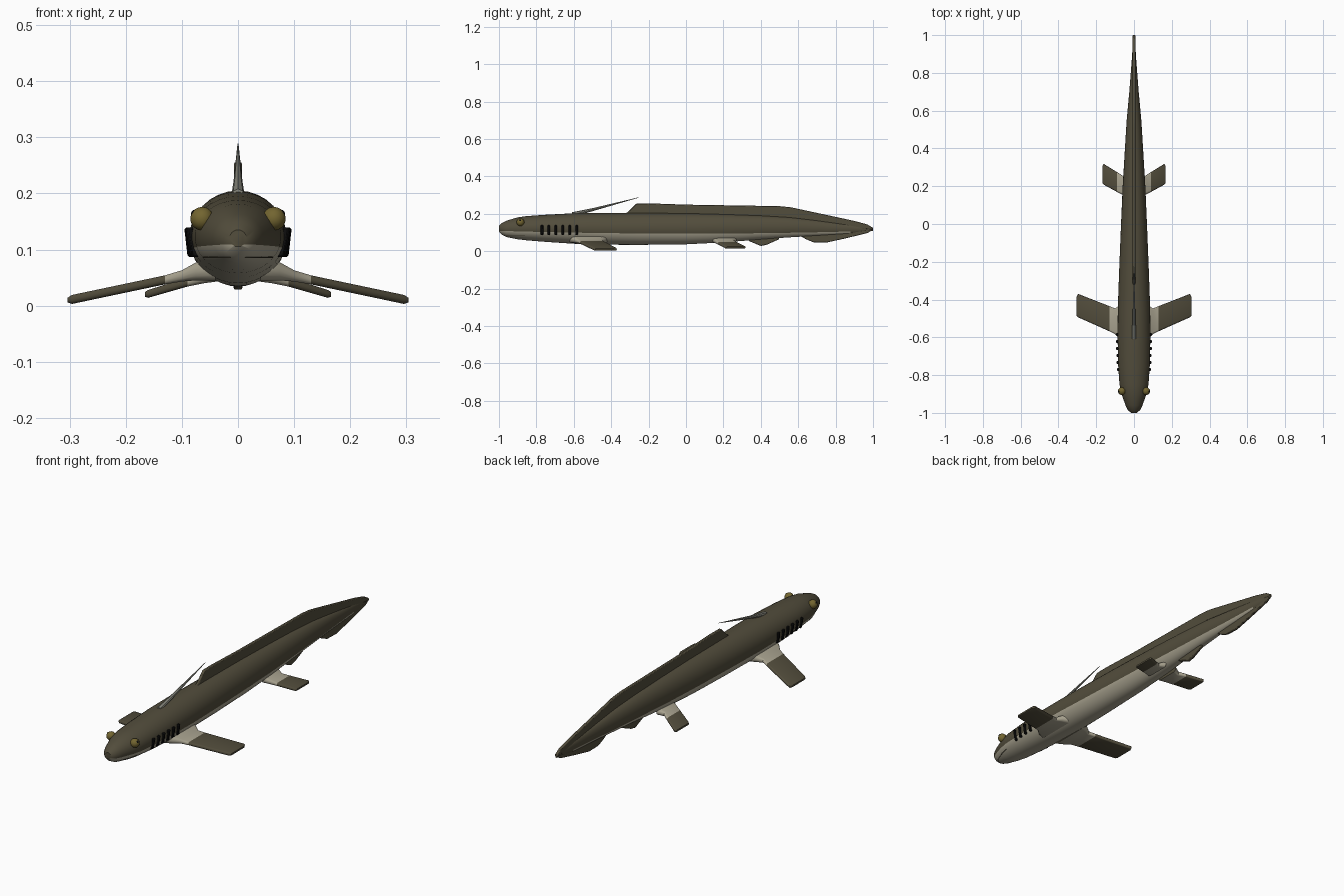
import bpy, bmesh, math
from mathutils import Vector

if "Cube" in bpy.data.objects:
    bpy.data.objects.remove(bpy.data.objects["Cube"], do_unlink=True)


def make_material(name, rgb):
    m = bpy.data.materials.new(name)
    m.use_nodes = True
    m.diffuse_color = (*rgb, 1)
    m.node_tree.nodes["Principled BSDF"].inputs["Base Color"].default_value = (*rgb, 1)
    return m


DARK = make_material("dark olive skin", (0.085, 0.074, 0.045))
PALE = make_material("pale belly", (0.40, 0.37, 0.28))
BLACK = make_material("black", (0.004, 0.004, 0.004))
GOLD = make_material("gold eye", (0.17, 0.13, 0.03))
GREY = make_material("spine grey", (0.25, 0.25, 0.21))


def finish(name, bm, mats, angle=40):
    bmesh.ops.recalc_face_normals(bm, faces=bm.faces)
    mesh = bpy.data.meshes.new(name)
    bm.to_mesh(mesh)
    bm.free()
    for m in mats:
        mesh.materials.append(m)
    ob = bpy.data.objects.new(name, mesh)
    bpy.context.collection.objects.link(ob)
    bpy.ops.object.select_all(action='DESELECT')
    ob.select_set(True)
    bpy.context.view_layer.objects.active = ob
    bpy.ops.object.shade_smooth_by_angle(angle=math.radians(angle))
    return ob


def loft(name, rings, mats, rule=None):
    """Skin closed rings; rule(ring index, side index) picks the material."""
    bm = bmesh.new()
    loops = [[bm.verts.new(p) for p in r] for r in rings]
    n = len(loops[0])
    for i, (a, b) in enumerate(zip(loops, loops[1:])):
        for j in range(n):
            k = (j + 1) % n
            f = bm.faces.new((a[j], a[k], b[k], b[j]))
            f.material_index = rule(i, j) if rule else 0
    bm.faces.new(loops[0])
    bm.faces.new(loops[-1])
    return finish(name, bm, mats)


def plate(name, outline, half, mat):
    """Upright fin from a (y, z) outline."""
    bm = bmesh.new()
    f = bm.faces.new([bm.verts.new((-half, y, z)) for y, z in outline])
    out = bmesh.ops.extrude_face_region(bm, geom=[f])
    for v in out["geom"]:
        if isinstance(v, bmesh.types.BMVert):
            v.co.x = half
    ob = finish(name, bm, [mat])
    bev = ob.modifiers.new("soft edge", 'BEVEL')
    bev.width, bev.segments = half * 0.5, 2
    return ob


# Body stations: y, half width, bottom, top
BODY = [(-1, .015, .105, .135), (-.985, .033, .088, .15), (-.96, .045, .076, .163),
        (-.9, .066, .064, .181), (-.85, .077, .058, .188), (-.75, .084, .05, .195),
        (-.6, .087, .04, .203), (-.45, .086, .035, .205), (-.25, .079, .034, .205),
        (0, .069, .037, .203), (.2, .06, .047, .198), (.4, .048, .063, .191),
        (.55, .039, .074, .182), (.7, .025, .083, .165), (.88, .011, .093, .142),
        (1, .004, .109, .126)]


def station(y):
    for a, b in zip(BODY, BODY[1:]):
        if y <= b[0]:
            t = (y - a[0]) / (b[0] - a[0])
            return [p + (q - p) * t for p, q in zip(a, b)][1:]


def side_x(y, z):
    w, lo, hi = station(y)
    s = (2 * z - lo - hi) / (hi - lo)
    return w * math.sqrt(max(0, 1 - s * s))


UP, DOWN = 18, 14


def body_ring(y, w, lo, hi):
    mid, h = (lo + hi) / 2, (hi - lo) / 2
    edge = math.asin(max(-.8, min(.8, (.094 + .015 * y * y - mid) / h)))
    top = [edge + (math.pi - 2 * edge) * i / UP for i in range(UP)]
    under = [math.pi - edge + (math.pi + 2 * edge) * i / DOWN for i in range(DOWN)]
    return [(w * math.cos(t), y, mid + h * math.sin(t)) for t in top + under]


loft("body", [body_ring(*s) for s in BODY], [DARK, PALE],
     lambda i, j: 1 if j >= UP and i < len(BODY) - 2 else 0)

# Long back fin, tail fin and small rear fin
plate("back_fin", [(-.34, .195), (-.31, .21), (-.265, .255), (-.2, .256), (0, .249),
                   (.5, .241), (.56, .235), (.7, .205), (.9, .162), (.97, .143),
                   (1, .125), (1, .116), (.8, .13), (.5, .16), (0, .18)], .007, DARK)
plate("lower_tail_fin", [(.6, .088), (.64, .065), (.68, .048), (.75, .046), (.85, .068),
                         (.97, .097), (1, .115), (.85, .1)], .006, DARK)
plate("rear_fin", [(.31, .075), (.34, .053), (.4, .028), (.43, .034), (.5, .065), (.49, .085)],
      .008, DARK)


# Paired fins: sections of x, front edge, back edge, height, half thickness
def paired_fin(name, sections, pale_count):
    for side, s in (("left", 1), ("right", -1)):
        rings = []
        for x, front, back, z, th in sections:
            ring = []
            for end, sign in ((back - th, 1), (front + th, -1)):
                for i in range(7):
                    a = math.pi * (i / 6 - .5)
                    ring.append((s * x, end + sign * th * math.cos(a),
                                 z + sign * th * math.sin(a)))
            rings.append(ring)
        loft(side + "_" + name, rings, [DARK, PALE],
             lambda i, j: 1 if i < pale_count else 0)


paired_fin("front_fin", [(.04, -.63, -.41, .066, .022), (.075, -.61, -.43, .061, .016),
                         (.1, -.583, -.447, .053, .01), (.13, -.568, -.435, .046, .008),
                         (.296, -.494, -.37, .011, .008), (.304, -.485, -.385, .01, .004)], 3)
paired_fin("hind_fin", [(.03, .14, .27, .06, .016), (.06, .155, .255, .051, .011),
                        (.09, .17, .275, .042, .008),
                        (.16, .208, .318, .021, .007), (.166, .215, .31, .02, .004)], 2)


# Back spine
def spine_ring(y, z, r):
    return [(r * math.cos(a), y, z + r * math.sin(a))
            for a in (math.tau * i / 8 for i in range(8))]


loft("back_spine", [spine_ring(-.61, .196, .012), spine_ring(-.5, .222, .008),
                    spine_ring(-.25, .288, .001)], [GREY])


# Eyes and pupils
def ball(name, center, radius, mat):
    bm = bmesh.new()
    bmesh.ops.create_uvsphere(bm, u_segments=16, v_segments=10, radius=radius)
    bmesh.ops.translate(bm, verts=bm.verts, vec=center)
    return finish(name, bm, [mat], 60)


for side, s in (("left", 1), ("right", -1)):
    eye = Vector((s * .064, -.885, .155))
    ball(side + "_eye", eye, .021, GOLD)
    ball(side + "_pupil", eye + Vector((s * .8, -.1, .55)).normalized() * .015, .0075, BLACK)

    # Gill slits
    for i in range(6):
        y = -.77 + i * .037
        bm = bmesh.new()
        bmesh.ops.create_cube(bm, size=1)
        for v in bm.verts:
            z = .113 + v.co.z * .052
            v.co = (s * (side_x(y, z) + .004 + v.co.x * .014), y + v.co.y * .014, z)
        slit = finish(f"{side}_gill_{i + 1}", bm, [BLACK])
        slit.modifiers.new("soft edge", 'BEVEL').width = .003

# Mouth line around the lower snout
half = [(side_x(y, .086), y) for y in (-.975, -.96, -.93, -.9, -.86)]
path = [(-x, y) for x, y in reversed(half)] + half
curve = bpy.data.curves.new("mouth_line", 'CURVE')
curve.dimensions = '3D'
curve.bevel_depth = .0015
spl = curve.splines.new('POLY')
spl.points.add(len(path) - 1)
for p, (x, y) in zip(spl.points, path):
    p.co = (x, y, .086, 1)
curve.materials.append(DARK)
bpy.context.collection.objects.link(bpy.data.objects.new("mouth_line", curve))
